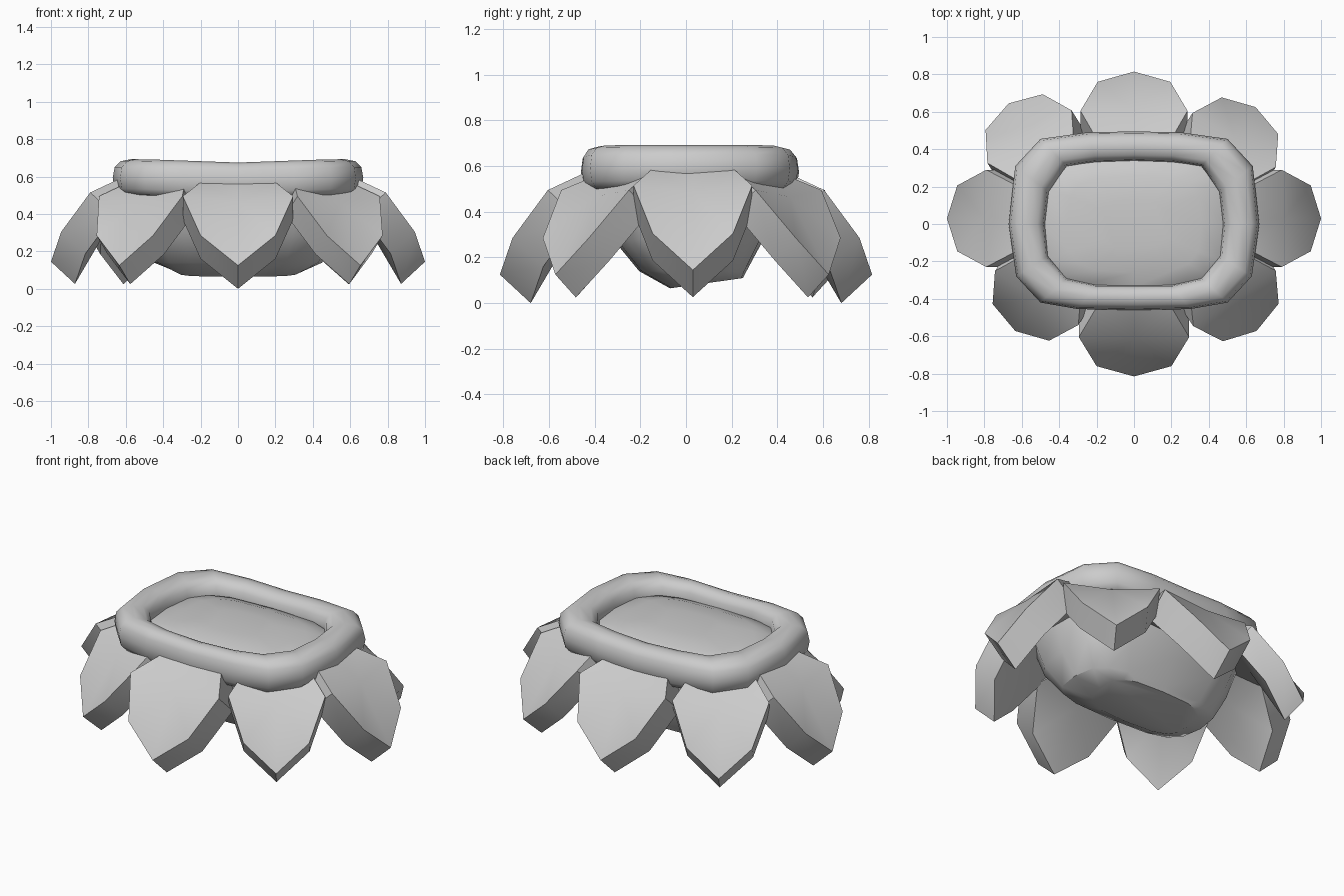
import bpy, bmesh, math
from mathutils import Vector

if "Cube" in bpy.data.objects:
    bpy.data.objects.remove(bpy.data.objects["Cube"])


def make(name, verts, faces, angle):
    mesh = bpy.data.meshes.new(name)
    bm = bmesh.new()
    vs = [bm.verts.new(v) for v in verts]
    for f in faces:
        bm.faces.new([vs[i] for i in f])
    bmesh.ops.recalc_face_normals(bm, faces=bm.faces)
    bm.to_mesh(mesh)
    bm.free()
    ob = bpy.data.objects.new(name, mesh)
    bpy.context.collection.objects.link(ob)
    bpy.ops.object.select_all(action='DESELECT')
    bpy.context.view_layer.objects.active = ob
    ob.select_set(True)
    bpy.ops.object.shade_smooth_by_angle(angle=math.radians(angle))


def grid_faces(rows, cols, wrap):
    return [(r * cols + c, r * cols + (c + 1) % cols,
             (r + 1) % rows * cols + (c + 1) % cols, (r + 1) % rows * cols + c)
            for r in range(rows if wrap else rows - 1) for c in range(cols)]


def squared(v, power):
    return math.copysign(abs(v) ** power, v)


# Padded rim: a squarish tube section swept between an outer and an inner outline
outline = [(0, -0.46), (0.3, -0.455), (0.5, -0.42), (0.63, -0.28), (0.67, 0),
           (0.635, 0.31), (0.5, 0.455), (0.25, 0.49)]
outline += [(0, 0.495)] + [(-x, y) for x, y in outline[:0:-1]]
inner = [(0, -0.325), (0.2, -0.325), (0.36, -0.29), (0.46, -0.17), (0.475, 0),
         (0.455, 0.17), (0.36, 0.31), (0.2, 0.33)]
inner += [(0, 0.335)] + [(-x, y) for x, y in inner[:0:-1]]
SIDES = 12
verts = []
for o, i in zip(outline, inner):
    o, i = Vector((*o, 0)), Vector((*i, 0))
    mid, half = (o + i) / 2, (o - i) / 2
    z = 0.575 + 0.018 * min(1, abs(mid.x) / 0.5)
    for k in range(SIDES):
        a = 2 * math.pi * k / SIDES
        p = mid + half * squared(math.cos(a), 0.8)
        verts.append((p.x, p.y, z + 0.1 * squared(math.sin(a), 0.8)))
make("padded_rim", verts, grid_faces(len(outline), SIDES, True), 60)

# Bowl with tilted bottom, closed by a domed cushion: (half x, half y, centre y, z, tilt)
levels = [(0.32, 0.16, 0.09, 0.065, 0.14), (0.45, 0.235, 0.03, 0.14, 0),
          (0.52, 0.33, 0.01, 0.28, 0), (0.57, 0.39, 0.01, 0.45, 0),
          (0.57, 0.39, 0.01, 0.54, 0), (0.49, 0.34, 0, 0.6, 0),
          (0.36, 0.26, 0, 0.63, 0), (0.18, 0.13, 0, 0.645, 0)]
N = 16
verts = []
for hx, hy, cy, z, tilt in levels:
    for k in range(N):
        c = squared(math.cos(2 * math.pi * k / N), 0.6)
        s = squared(math.sin(2 * math.pi * k / N), 0.6)
        verts.append((hx * c, cy + hy * s, z + tilt * hy * (s + 1)))
last = (len(levels) - 1) * N
make("bowl_with_cushion", verts,
     grid_faces(len(levels), N, False) + [range(N), range(last, last + N)], 35)

# Thick drooping petals: edge points (sideways, outward from tip, z) plus a ridge point
edge = [(-0.2, -0.37, 0.57), (-0.295, -0.21, 0.495), (-0.2, -0.055, 0.285), (0, 0, 0.125),
        (0.2, -0.055, 0.285), (0.295, -0.21, 0.495), (0.2, -0.37, 0.57), (0, -0.39, 0.58)]
shape = edge + [(0, -0.2, 0.465)]


def petal(name, tip, angle, width, lift=0.0, thick=1.0):
    out = Vector((math.cos(math.radians(angle)), math.sin(math.radians(angle)), 0))
    side = Vector((-out.y, out.x, 0))
    base = Vector((*tip, lift))
    verts = [base + side * t * width + out * (d - back) + Vector((0, 0, z - drop))
             for back, drop in ((0, 0), (0.135 * thick, 0.125 * thick))
             for t, d, z in shape]
    n = len(edge)
    faces = []
    for k in range(n):
        j = (k + 1) % n
        faces += [(k, j, n), (j + n + 1, k + n + 1, 2 * n + 1),
                  (k, j, j + n + 1, k + n + 1)]
    make(name, verts, faces, 35)


petal("front_petal", (0, -0.815), -90, 1.0)
petal("back_petal", (0, 0.815), 90, 0.97)
for s, label in ((1, "right"), (-1, "left")):
    petal(label + "_petal", (s, 0.03), 90 - 90 * s, 0.88, 0.02, 0.95)
petal("front_right_petal", (0.655, -0.572), -56, 0.9, 0.0, 0.8)
petal("front_left_petal", (-0.635, -0.572), -123, 0.9, 0.0, 0.8)
petal("back_right_petal", (0.65, 0.625), 57, 0.9, 0.0, 0.8)
petal("back_left_petal", (-0.67, 0.645), 122, 0.9, 0.0, 0.8)
